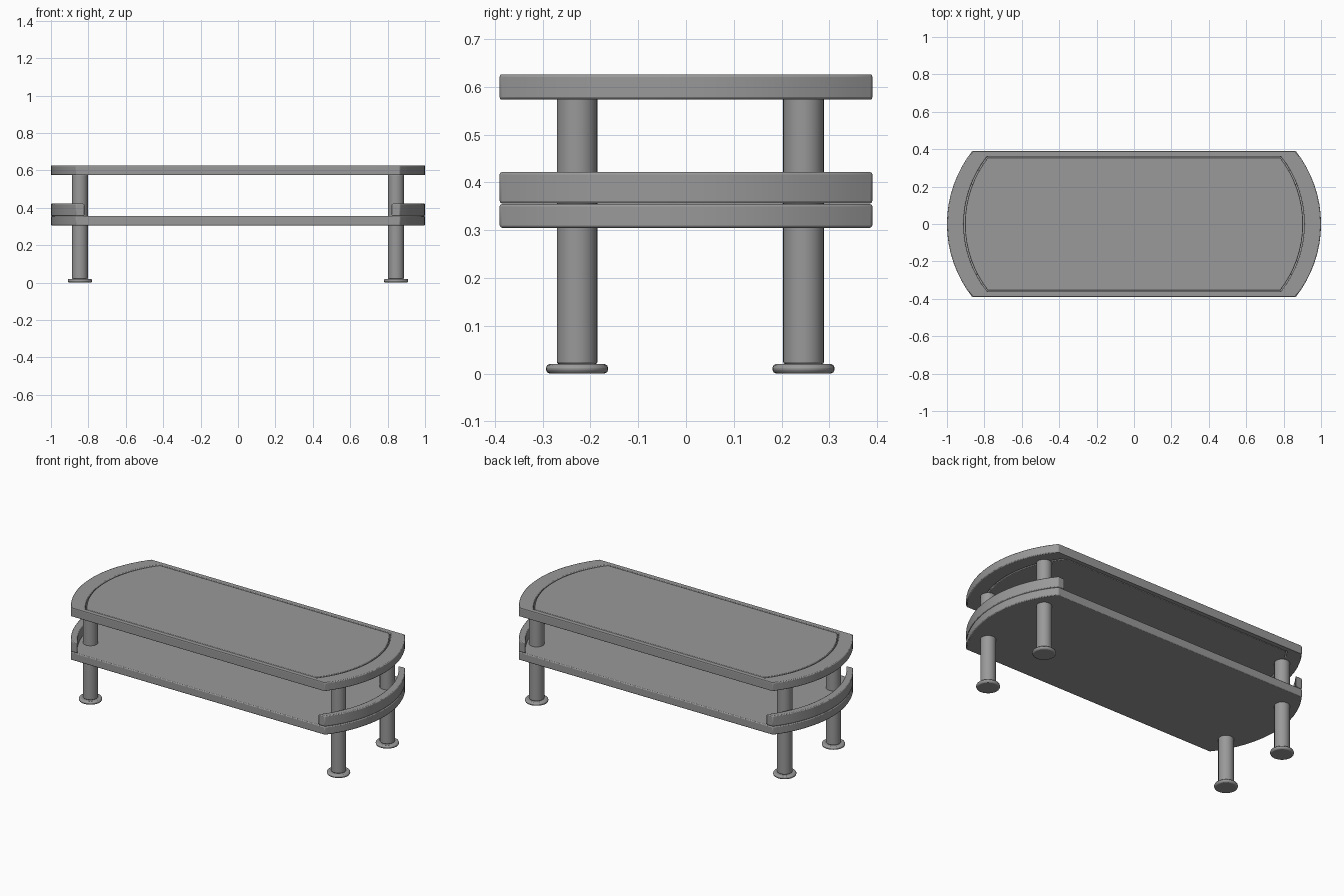
import bpy, bmesh, math

if "Cube" in bpy.data.objects:
    bpy.data.objects.remove(bpy.data.objects["Cube"])

N = 16  # segments per end arc

# Dark grey finish shared by all parts
grey = bpy.data.materials.new("dark_grey")
grey.diffuse_color = (0.32, 0.32, 0.32, 1)
grey.use_nodes = True
grey.node_tree.nodes["Principled BSDF"].inputs["Base Color"].default_value = grey.diffuse_color


def arc(corner_x, apex_x, half_y):
    """Points of a bowed end from -half_y to +half_y."""
    s = apex_x - corner_x
    r = (half_y ** 2 + s ** 2) / (2 * s)
    a = math.asin(half_y / r)
    return [(apex_x - r + r * math.cos(t), r * math.sin(t))
            for t in (-a + 2 * a * i / N for i in range(N + 1))]


def outline(corner_x, apex_x, half_y):
    end = arc(corner_x, apex_x, half_y)
    return end + [(-x, -y) for x, y in end]


def finish(name, bm, bevel):
    bmesh.ops.recalc_face_normals(bm, faces=bm.faces)
    me = bpy.data.meshes.new(name)
    bm.to_mesh(me)
    bm.free()
    me.materials.append(grey)
    ob = bpy.data.objects.new(name, me)
    bpy.context.collection.objects.link(ob)
    m = ob.modifiers.new("edge_rounding", 'BEVEL')
    m.width, m.segments = bevel, 2
    m.limit_method, m.angle_limit = 'ANGLE', math.radians(40)
    bpy.ops.object.select_all(action='DESELECT')
    bpy.context.view_layer.objects.active = ob
    ob.select_set(True)
    bpy.ops.object.shade_smooth_by_angle(angle=math.radians(35))
    return ob


def slab(name, pts, z0, z1, bevel=0.005):
    bm = bmesh.new()
    face = bm.faces.new([bm.verts.new((x, y, z0)) for x, y in pts])
    ext = bmesh.ops.extrude_face_region(bm, geom=[face], use_keep_orig=True)
    top = [v for v in ext["geom"] if isinstance(v, bmesh.types.BMVert)]
    bmesh.ops.translate(bm, verts=top, vec=(0, 0, z1 - z0))
    return finish(name, bm, bevel)


def frame(name, outer, inner, z0, z1, bevel=0.005):
    bm = bmesh.new()
    loops = [[bm.verts.new((x, y, z)) for x, y in pts]
             for pts, z in ((outer, z0), (outer, z1), (inner, z1), (inner, z0))]
    n = len(outer)
    for k in range(4):
        a, b = loops[k], loops[(k + 1) % 4]
        for i in range(n):
            j = (i + 1) % n
            bm.faces.new((a[i], a[j], b[j], b[i]))
    return finish(name, bm, bevel)


def cylinder(name, x, y, r, z0, z1, bevel):
    bm = bmesh.new()
    bmesh.ops.create_cone(bm, cap_ends=True, segments=32, radius1=r, radius2=r, depth=z1 - z0)
    bmesh.ops.translate(bm, verts=bm.verts, vec=(x, y, (z0 + z1) / 2))
    return finish(name, bm, bevel)


# Table top: rim with an inset panel
full = outline(0.865, 1.0, 0.39)
frame("top_rim", full, outline(0.785, 0.910, 0.360), 0.574, 0.626)
slab("top_panel", outline(0.781, 0.904, 0.356), 0.575, 0.625, 0.003)

# Lower shelf
slab("lower_shelf", full, 0.305, 0.355)

# Curved rails on the shelf ends
rail = arc(0.865, 1.0, 0.39) + arc(0.82, 0.955, 0.39)[::-1]
for side, s in (("right", 1), ("left", -1)):
    slab(f"{side}_end_rail", [(s * x, y) for x, y in rail], 0.356, 0.422)

# Legs with round feet
for side, x in (("left", -0.845), ("right", 0.845)):
    for row, y in (("front", -0.228), ("back", 0.246)):
        cylinder(f"{row}_{side}_leg", x, y, 0.0425, 0.02, 0.577, 0.004)
        cylinder(f"{row}_{side}_foot", x, y, 0.065, 0.0, 0.02, 0.008)
